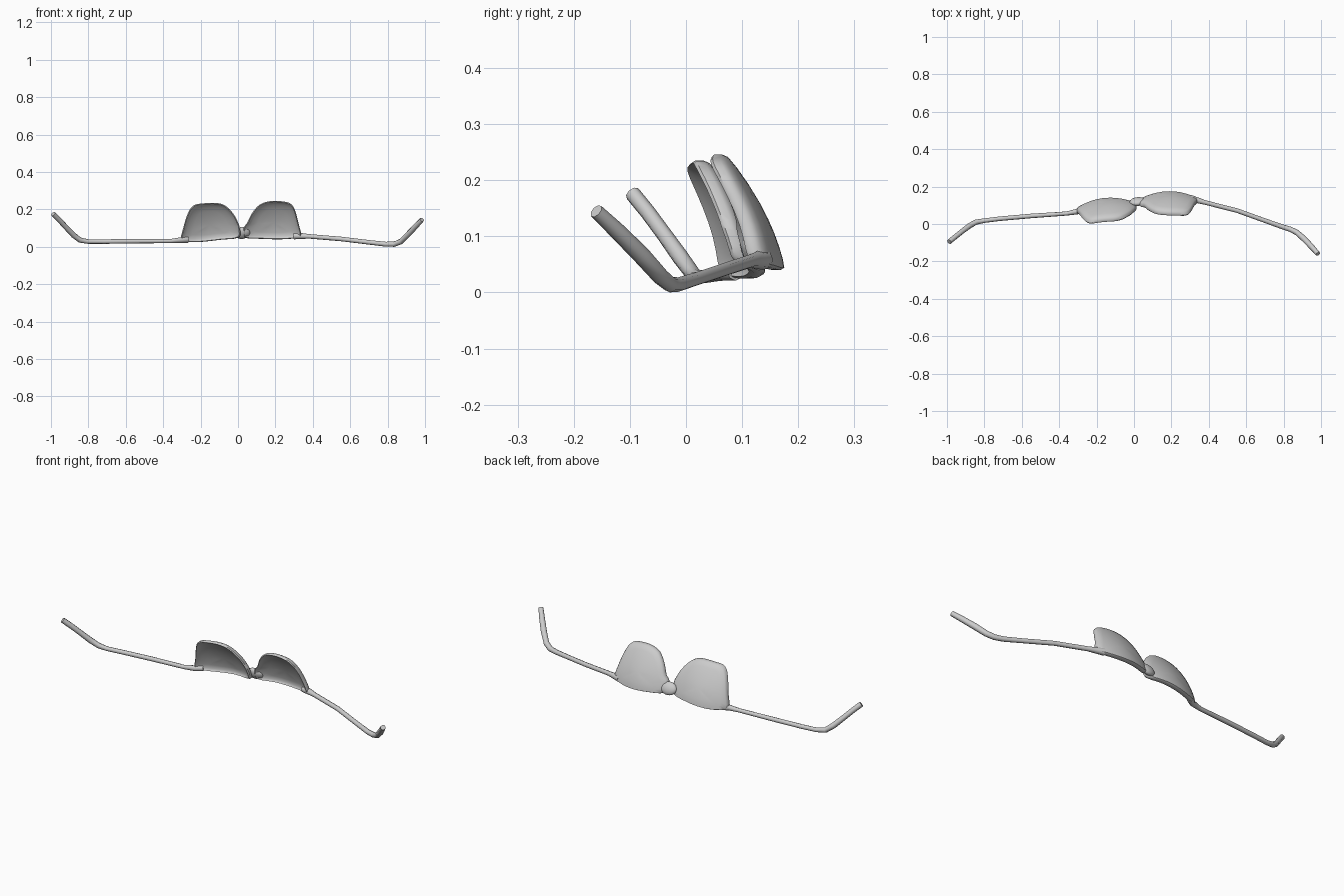
import bpy, bmesh, math
from mathutils import Vector

if "Cube" in bpy.data.objects:
    bpy.data.objects.remove(bpy.data.objects["Cube"])


def finish(obj, angle=50):
    bpy.ops.object.select_all(action='DESELECT')
    obj.select_set(True)
    bpy.context.view_layer.objects.active = obj
    bpy.ops.object.shade_smooth_by_angle(angle=math.radians(angle))


def smooth_loop(pts, steps=3):
    # closed Catmull-Rom outline
    out, n = [], len(pts)
    for i in range(n):
        a, b, c, d = (Vector(pts[(i + k) % n]) for k in (-1, 0, 1, 2))
        for s in range(steps):
            t = s / steps
            out.append(0.5 * (2 * b + (c - a) * t + (2 * a - 5 * b + 4 * c - d) * t * t
                              + (3 * b - a - 3 * c + d) * t ** 3))
    return out


def lens(name, outline, cx, zc, y_bottom, z_bottom, yaw):
    # dished, leaning shell made of concentric rings, with a raised front lip
    def mid(x, z):
        v = (z - z_bottom) / 0.2
        u = (x - cx) / 0.15
        return y_bottom - 0.1 * v + yaw * (x - cx) - 0.035 * u * u + 0.06 * v * (1 - v)

    loop = smooth_loop(outline)
    centre = Vector((cx, zc))
    # (ring scale, offset in y) from front centre over the rim to back centre
    rings = [(0.3, -0.008), (0.6, -0.008), (0.82, -0.009), (0.91, -0.014), (0.96, -0.018),
             (1.0, -0.010), (1.0, 0.004), (0.96, 0.011), (0.8, 0.012), (0.55, 0.012), (0.25, 0.012)]
    bm = bmesh.new()
    rows = []
    for s, dy in rings:
        row = []
        for p in loop:
            q = centre + (p - centre) * s
            row.append(bm.verts.new((q.x, mid(q.x, q.y) + dy, q.y)))
        rows.append(row)
    n = len(loop)
    for r0, r1 in zip(rows, rows[1:]):
        for i in range(n):
            bm.faces.new((r0[i], r0[(i + 1) % n], r1[(i + 1) % n], r1[i]))
    for row, dy in ((rows[0], -0.008), (rows[-1], 0.012)):
        c = bm.verts.new((cx, mid(cx, zc) + dy, zc))
        for i in range(n):
            bm.faces.new((row[i], row[(i + 1) % n], c))
    bmesh.ops.recalc_face_normals(bm, faces=bm.faces)
    me = bpy.data.meshes.new(name)
    bm.to_mesh(me)
    bm.free()
    obj = bpy.data.objects.new(name, me)
    bpy.context.collection.objects.link(obj)
    finish(obj)


def tube(name, pts):
    # tapered eight-sided arm along x, y, z, radius points
    cu = bpy.data.curves.new(name, 'CURVE')
    cu.dimensions = '3D'
    cu.bevel_depth = 1.0
    cu.bevel_resolution = 2
    cu.use_fill_caps = True
    sp = cu.splines.new('POLY')
    sp.points.add(len(pts) - 1)
    for p, (x, y, z, r) in zip(sp.points, pts):
        p.co = (x, y, z, 1)
        p.radius = r
    obj = bpy.data.objects.new(name, cu)
    bpy.context.collection.objects.link(obj)
    bpy.ops.object.select_all(action='DESELECT')
    obj.select_set(True)
    bpy.context.view_layer.objects.active = obj
    bpy.ops.object.convert(target='MESH')
    finish(bpy.context.view_layer.objects.active)


# lenses
lens("right_lens",
     [(0.035, 0.05), (0.12, 0.043), (0.22, 0.04), (0.30, 0.045), (0.338, 0.057), (0.325, 0.12),
      (0.305, 0.195), (0.28, 0.232), (0.23, 0.244), (0.17, 0.244), (0.115, 0.225),
      (0.075, 0.18), (0.05, 0.13), (0.03, 0.10)],
     0.19, 0.13, 0.165, 0.04, 0.0)
lens("left_lens",
     [(0.005, 0.05), (-0.09, 0.038), (-0.20, 0.026), (-0.27, 0.026), (-0.306, 0.036), (-0.293, 0.10),
      (-0.27, 0.175), (-0.24, 0.22), (-0.19, 0.232), (-0.11, 0.234), (-0.06, 0.215),
      (-0.02, 0.17), (0.0, 0.13), (0.01, 0.10)],
     -0.15, 0.12, 0.13, 0.03, 0.1)

# bridge between the lenses
bpy.ops.mesh.primitive_uv_sphere_add(segments=16, ring_count=10, location=(0.02, 0.12, 0.074),
                                     rotation=(0.46, 0, 0.1))
bridge = bpy.context.object
bridge.name = "nose_bridge"
bridge.scale = (0.045, 0.02, 0.034)
finish(bridge)

# arms with bent ear tips
tube("right_arm", [
    (0.30, 0.138, 0.058, 0.018), (0.335, 0.128, 0.058, 0.016), (0.38, 0.115, 0.056, 0.012),
    (0.55, 0.072, 0.042, 0.012), (0.70, 0.018, 0.024, 0.012), (0.79, -0.014, 0.014, 0.013),
    (0.835, -0.028, 0.014, 0.014), (0.87, -0.045, 0.028, 0.015), (0.91, -0.08, 0.067, 0.016),
    (0.95, -0.122, 0.109, 0.015), (0.984, -0.160, 0.145, 0.013)])
tube("left_arm", [
    (-0.27, 0.088, 0.038, 0.017), (-0.305, 0.066, 0.036, 0.015), (-0.36, 0.056, 0.031, 0.011),
    (-0.55, 0.043, 0.030, 0.012), (-0.72, 0.028, 0.028, 0.012), (-0.80, 0.018, 0.028, 0.012),
    (-0.845, 0.010, 0.036, 0.014), (-0.88, -0.010, 0.063, 0.015), (-0.92, -0.040, 0.105, 0.014),
    (-0.955, -0.068, 0.143, 0.014), (-0.988, -0.095, 0.176, 0.014)])
